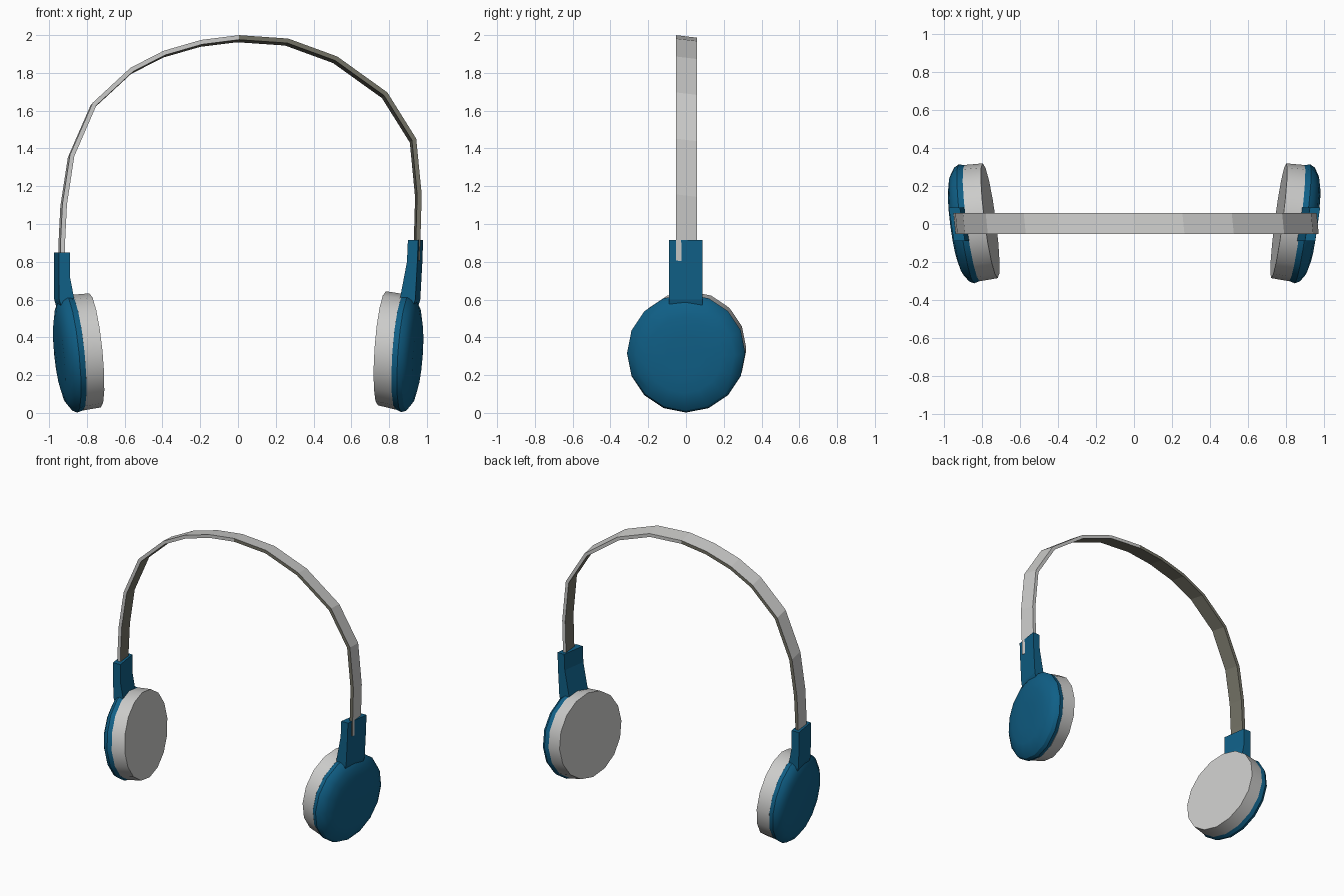
import bpy, bmesh, math
from mathutils import Vector

if "Cube" in bpy.data.objects:
    bpy.data.objects.remove(bpy.data.objects["Cube"])


def material(name, rgb):
    m = bpy.data.materials.new(name)
    m.diffuse_color = (*rgb, 1)
    m.use_nodes = True
    m.node_tree.nodes["Principled BSDF"].inputs["Base Color"].default_value = m.diffuse_color
    return m


GREY = material("light_grey", (0.60, 0.60, 0.59))
BLUE = material("deep_blue", (0.005, 0.115, 0.24))
WARM = material("warm_dark_grey", (0.17, 0.165, 0.13))


def loft(name, rings, mats, smooth=True):
    """Skin a list of equal-length closed rings and cap both ends."""
    bm = bmesh.new()
    loops = [[bm.verts.new(p) for p in ring] for ring in rings]
    n = len(loops[0])
    for a, b in zip(loops, loops[1:]):
        for i in range(n):
            j = (i + 1) % n
            bm.faces.new((a[i], a[j], b[j], b[i]))
    bm.faces.new(loops[0])
    bm.faces.new(loops[-1])
    bmesh.ops.recalc_face_normals(bm, faces=bm.faces[:])
    me = bpy.data.meshes.new(name)
    bm.to_mesh(me)
    bm.free()
    ob = bpy.data.objects.new(name, me)
    bpy.context.collection.objects.link(ob)
    for m in mats:
        me.materials.append(m)
    if smooth:
        bpy.ops.object.select_all(action='DESELECT')
        ob.select_set(True)
        bpy.context.view_layer.objects.active = ob
        bpy.ops.object.shade_smooth_by_angle(angle=math.radians(30))
    return ob


YAW = 0.13       # both cups open slightly towards the back
SIDES = 16
# (radius, depth from the inner face)
PAD = [(0.302, 0.0), (0.306, 0.095)]
SHELL = [(0.304, 0.09), (0.313, 0.125), (0.300, 0.15), (0.262, 0.175),
         (0.20, 0.19), (0.10, 0.194)]


def cup_rings(profile, side, x0, z0, tilt, drop):
    rings = []
    for r, t in profile:
        ring = []
        for k in range(SIDES):
            ang = 2 * math.pi * k / SIDES
            dy, dz = r * math.cos(ang), r * math.sin(ang)
            ring.append((side * (x0 + t + YAW * dy + tilt * dz),
                         0.017 - YAW * t + dy, z0 - drop * t + dz))
        rings.append(ring)
    return rings


def arm_rings(sections, side):
    # tall yoke, sections are (height, inner x, outer x)
    rings = []
    for z, xi, xo in sections:
        rings.append([(side * (x + 0.15 * y), y, z)
                      for x, y in ((xi, -0.09), (xo, -0.09),
                                   (xo, 0.087), (xi, 0.087))])
    return rings


# Ear cups and arms, with slightly different pose left and right
POSES = {
    "right": (1, 0.762, 0.342, 0.07, 0.2,
              [(0.53, 0.86, 0.93), (0.60, 0.87, 0.952),
               (0.80, 0.908, 0.963), (0.915, 0.913, 0.967)]),
    "left": (-1, 0.757, 0.331, 0.10, 0.13,
             [(0.53, 0.86, 0.94), (0.60, 0.88, 0.96),
              (0.72, 0.903, 0.962), (0.85, 0.903, 0.962)]),
}
for label, (side, x0, z0, tilt, drop, arm) in POSES.items():
    loft(label + "_ear_pad", cup_rings(PAD, side, x0, z0, tilt, drop), [GREY])
    loft(label + "_ear_shell", cup_rings(SHELL, side, x0, z0, tilt, drop), [BLUE])
    loft(label + "_arm", arm_rings(arm, side), [BLUE], smooth=False)

# Headband: a thin strip swept along an outer line, slightly sheared
LINE = [(-0.945, 0.76), (-0.945, 0.90), (-0.935, 1.10), (-0.895, 1.36),
        (-0.775, 1.635), (-0.575, 1.82), (-0.40, 1.91), (-0.20, 1.968),
        (0.0, 1.993), (0.26, 1.975), (0.52, 1.88), (0.785, 1.69),
        (0.938, 1.445), (0.967, 1.15), (0.96, 0.90), (0.957, 0.80)]
THICK, HALF = 0.024, 0.056
pts = [Vector(p) for p in LINE]
rings = []
for i, p in enumerate(pts):
    d = (pts[min(i + 1, len(pts) - 1)] - pts[max(i - 1, 0)]).normalized()
    q = p + Vector((d.y, -d.x)) * THICK
    rings.append([(c.x - 0.10 * y, y + 0.003, c.y - 0.12 * y)
                  for c, y in ((p, -HALF), (p, HALF), (q, HALF), (q, -HALF))])
band = loft("headband", rings, [GREY, WARM], smooth=False)

# Warm lining on the inside and on the edges that turn inwards
for f in band.data.polygons:
    c, n = f.center, f.normal
    outward = n.x * c.x + n.z * (c.z - 1.05)
    if abs(n.y) > 0.7:
        f.material_index = int(n.y * c.x < -0.1)
    else:
        f.material_index = int(outward < 0)
